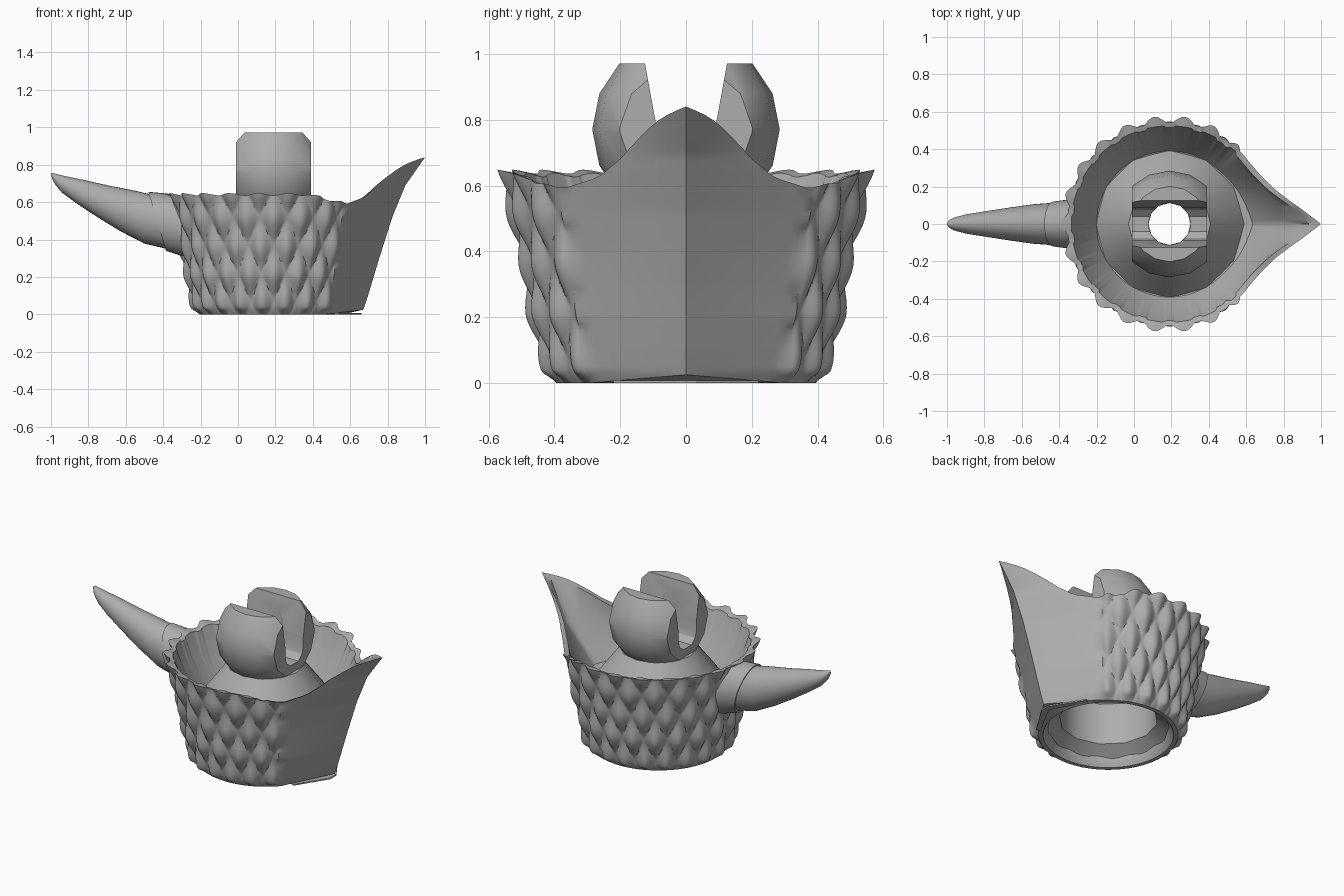
import bpy, bmesh, math
from mathutils import Vector

old = bpy.data.objects.get("Cube")
if old:
    bpy.data.objects.remove(old)

CX = 0.19                      # axis of the cup
EDGE = math.radians(46)        # where scales end and the spout begins

grey = bpy.data.materials.new("plain_grey")
grey.use_nodes = True
grey.diffuse_color = (0.42, 0.42, 0.42, 1)
grey.node_tree.nodes["Principled BSDF"].inputs["Base Color"].default_value = (0.42, 0.42, 0.42, 1)


def lerp_table(table, v):
    for (a, fa), (b, fb) in zip(table, table[1:]):
        if v <= b:
            return fa + (fb - fa) * max(0, v - a) / (b - a)
    return table[-1][1]


def activate(ob):
    bpy.ops.object.select_all(action="DESELECT")
    ob.select_set(True)
    bpy.context.view_layer.objects.active = ob


def smooth(ob, angle):
    activate(ob)
    bpy.ops.object.shade_smooth_by_angle(angle=math.radians(angle))


def loft(name, rings, angle, closed=False, caps=False):
    """Skin closed rings of points; optionally join last to first or cap ends."""
    bm = bmesh.new()
    vs = [[bm.verts.new(p) for p in ring] for ring in rings]
    n = len(vs[0])
    pairs = list(zip(vs, vs[1:])) + ([(vs[-1], vs[0])] if closed else [])
    for a, b in pairs:
        for i in range(n):
            j = (i + 1) % n
            bm.faces.new((a[i], a[j], b[j], b[i]))
    if caps:
        bm.faces.new(vs[0])
        bm.faces.new(vs[-1])
    bmesh.ops.recalc_face_normals(bm, faces=bm.faces)
    me = bpy.data.meshes.new(name)
    bm.to_mesh(me)
    bm.free()
    ob = bpy.data.objects.new(name, me)
    bpy.context.collection.objects.link(ob)
    me.materials.append(grey)
    smooth(ob, angle)
    return ob


# Cup wall: scaled around the back, drawn out to a pointed spout at +x
WALL = [(0, .395), (.04, .415), (.2, .455), (.4, .49), (.55, .525), (.66, .55)]
TIP = [(0, .65), (.025, .67), (.1, .695), (.3, .755), (.52, .825), (.69, .895), (.84, 1.0)]
SPOUT_RIM = [(0, .585), (.33, .625), (.49, .675), (.6, .725), (.76, .79), (.88, .82), (1, .84)]
SCALES, ROW, ROWS, SPOUT_STEPS, CUP_STEPS = 22, .15, 64, 14, 400


def scale_bump(ang, z):
    s, t = ang * SCALES / math.tau, (z - .07) / (2 * ROW)
    p, q = s + t, s - t
    p, q = p - round(p), q - round(q)
    return .03 * math.cos(math.pi * p) * math.cos(math.pi * q) * (1 - .6 * (p - q))


def cup_column(ang):
    fade = min(1, abs(abs(ang) - EDGE) / .45)
    rim = .592 + .05 * fade + .006 * math.cos(ang * SCALES)
    col = []
    for k in range(ROWS + 1):
        z = rim * k / ROWS
        r = lerp_table(WALL, z) + scale_bump(ang, z) * min(1, z / .03)
        col.append((CX + r * math.cos(ang), r * math.sin(ang), z))
    return col, 0


def spout_column(t, side):
    top, low = lerp_table(SPOUT_RIM, t), .025 * t
    col = []
    for k in range(ROWS + 1):
        z = low + (top - low) * k / ROWS
        r = lerp_table(WALL, z) + .01
        x0, y0 = CX + r * math.cos(EDGE), r * math.sin(EDGE)
        x = x0 + (lerp_table(TIP, z) - x0) * t
        col.append((x, side * y0 * (1 - t), z))
    return col, t


columns = [spout_column(1 - i / SPOUT_STEPS, 1) for i in range(SPOUT_STEPS)]
columns += [cup_column(EDGE + (math.tau - 2 * EDGE) * i / CUP_STEPS - (
    math.tau if i > CUP_STEPS / 2 else 0)) for i in range(CUP_STEPS + 1)]
columns += [spout_column(i / SPOUT_STEPS, -1) for i in range(1, SPOUT_STEPS)]

rows = [[c[k] for c, t in columns] for k in range(ROWS + 1)]


def inner_ring(radius, spread, height, lift):
    """Ring of the inside surface, reaching further out under the spout."""
    ring = []
    for c, t in columns:
        d = Vector((c[-1][0] - CX, c[-1][1])).normalized() * (radius + spread * t ** 1.3)
        ring.append((CX + d.x, d.y, height + lift * t))
    return ring


lip = []
for c, t in columns:
    d = Vector((c[-1][0] - CX, c[-1][1]))
    d = d.normalized() * min(d.length - .03, .525 + .22 * t ** 1.3)
    lip.append((CX + d.x, d.y, c[-1][2] - .01 - .02 * t))
rows += [lip, inner_ring(.475, .16, .5, .08), inner_ring(.39, .055, .36, 0),
         inner_ring(.34, 0, .34, 0), inner_ring(.34, 0, .05, 0), inner_ring(.37, 0, 0, 0)]
loft("scaled_cup_with_spout", rows, 35, closed=True)


# Hollow core: twelve-sided cone under the ball, open below
def circle(r, z, n):
    return [(CX + r * math.cos(math.tau * i / n), r * math.sin(math.tau * i / n), z)
            for i in range(n)]


CORE = [(.40, .35), (.35, .42), (.22, .59), (.112, .6), (.112, .5), (.28, .36),
        (.28, .1), (.375, .03)]
loft("hollow_core", [circle(r, z, 12) for r, z in CORE], 32, closed=True)

# Thin chevron foot under the spout
loft("spout_foot", [[(.54, -.22, z), (.66, -.03, z), (.66, .03, z), (.54, .22, z),
                     (.515, .21, z), (.63, 0, z), (.515, -.21, z)] for z in (0, .008)],
     20, caps=True)

# Ball clip: faceted ball with flat sides, a slot along x and a vertical bore
BALL_Z, BALL_R = .77, .285
rings = []
for k in range(-3, 3):
    a = math.radians(22.5 * k)
    rings.append(circle(BALL_R * math.cos(a), BALL_Z + BALL_R * math.sin(a), 16))
ball = loft("ball_clip", rings, 30, caps=True)
bm = bmesh.new()
bm.from_mesh(ball.data)
for s in (-1, 1):
    geom = bm.verts[:] + bm.edges[:] + bm.faces[:]
    cut = bmesh.ops.bisect_plane(bm, geom=geom, plane_co=(CX + s * .2, 0, 0),
                                 plane_no=(s, 0, 0), clear_outer=True)
    rim = [e for e in cut["geom_cut"] if isinstance(e, bmesh.types.BMEdge)]
    bmesh.ops.holes_fill(bm, edges=rim)
bmesh.ops.recalc_face_normals(bm, faces=bm.faces)
bm.to_mesh(ball.data)
bm.free()

half = [(.13, 1.0), (.088, .77), (.088, .71), (.075, .67), (.04, .64)]
outline = half + [(-y, z) for y, z in reversed(half)]
slot = loft("slot_cutter", [[(x, y, z) for y, z in outline] for x in (-.2, .6)], 30, caps=True)
bore = loft("bore_cutter", [circle(.112, z, 32) for z in (.4, 1.1)], 30, caps=True)
for cutter in (slot, bore):
    m = ball.modifiers.new("cut", "BOOLEAN")
    m.operation, m.object, m.solver = "DIFFERENCE", cutter, "EXACT"
    activate(ball)
    bpy.ops.object.modifier_apply(modifier=m.name)
    bpy.data.objects.remove(cutter)
smooth(ball, 30)


# Horn and its collar: oval sections given by top point, bottom point, half width
def horn(name, stations, angle):
    rings = []
    for xu, zu, xl, zl, w in stations:
        top, bot = Vector((xu, 0, zu)), Vector((xl, 0, zl))
        mid, up = (top + bot) / 2, (top - bot) / 2
        rings.append([mid + up * math.cos(math.tau * i / 32)
                      + Vector((0, w * math.sin(math.tau * i / 32), 0)) for i in range(32)])
    loft(name, rings, angle, caps=True)


horn("horn_collar", [(-.335, .635, -.25, .295, .14), (-.4, .648, -.31, .315, .13),
                     (-.48, .655, -.385, .34, .12)], 40)
horn("horn", [(-.46, .64, -.36, .345, .115), (-.57, .665, -.5, .378, .106),
              (-.7, .69, -.63, .445, .088), (-.83, .72, -.76, .525, .068),
              (-.92, .738, -.87, .598, .052), (-.97, .75, -.94, .65, .036),
              (-.992, .757, -.975, .69, .022), (-1, .752, -.993, .722, .008)], 50)
